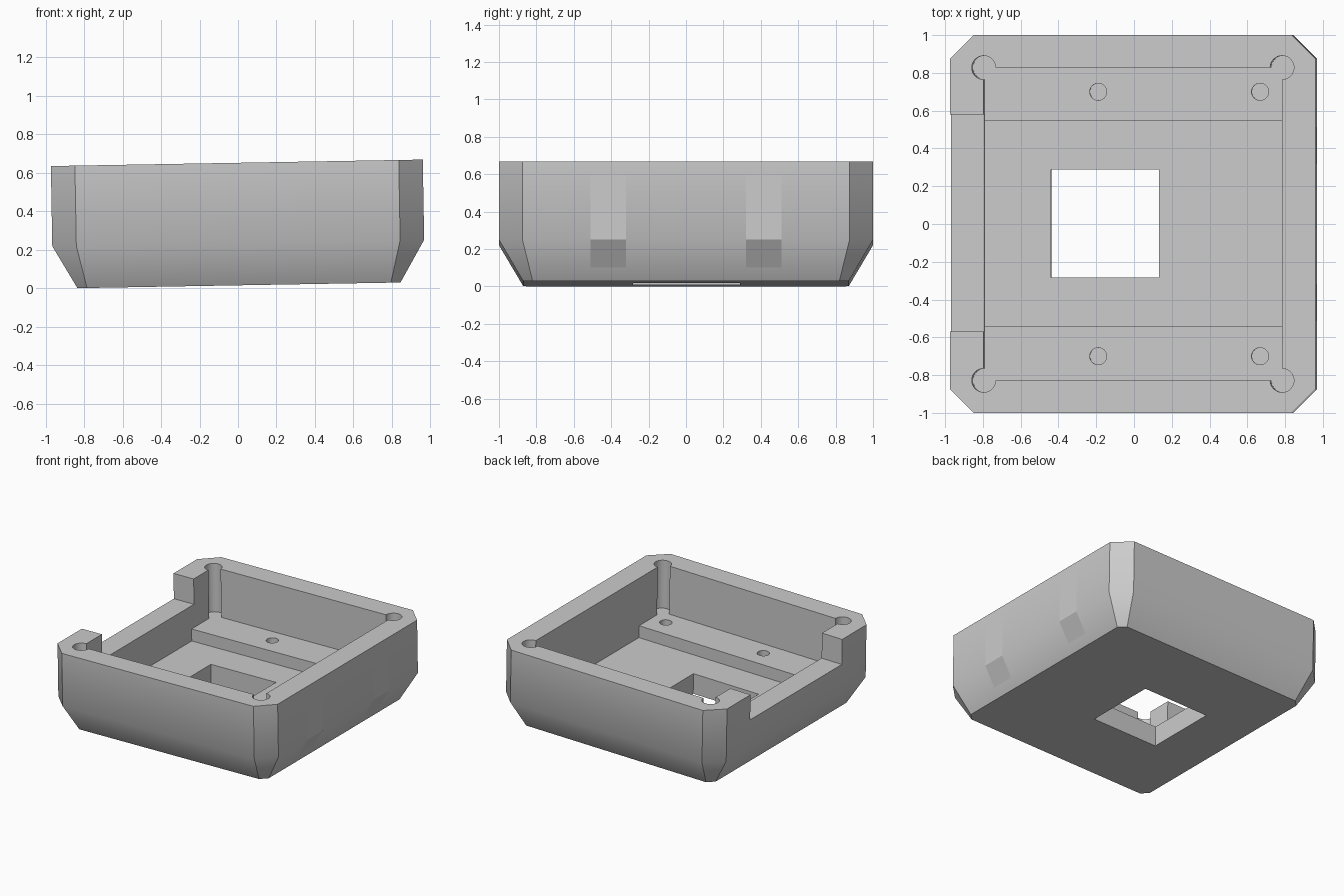
import bpy, bmesh, math
from mathutils import Matrix, Vector

if "Cube" in bpy.data.objects:
    bpy.data.objects.remove(bpy.data.objects["Cube"], do_unlink=True)

# Main dimensions, before the whole tray is tilted
HX, HY, TOP = 0.967, 1.0, 0.637      # half sizes and height
BX, BY, BREAK = 0.84, 0.87, 0.22     # base half sizes, start of the lower slope
CX, CY = 0.79, 0.828                 # cavity half sizes
FLOOR, LEDGE, SILL = 0.16, 0.255, 0.437

grey = bpy.data.materials.new("plain_grey")
grey.use_nodes = True
COLOUR = (0.6, 0.6, 0.6, 1)
grey.diffuse_color = COLOUR
grey.node_tree.nodes["Principled BSDF"].inputs["Base Color"].default_value = COLOUR

tilt = Matrix.Translation((0.005, 0, 0.0147)) @ Matrix.Rotation(math.radians(-1), 4, 'Y')


def add_object(name, bm):
    bmesh.ops.recalc_face_normals(bm, faces=bm.faces)
    mesh = bpy.data.meshes.new(name)
    bm.to_mesh(mesh)
    bm.free()
    mesh.materials.append(grey)
    ob = bpy.data.objects.new(name, mesh)
    bpy.context.collection.objects.link(ob)
    return ob


def octagon(bm, hx, hy, cut, z):
    points = []
    for sx, sy in ((1, 1), (-1, 1), (-1, -1), (1, -1)):
        pair = [(sx * hx, sy * (hy - cut), z), (sx * (hx - cut), sy * hy, z)]
        points += pair if sx * sy > 0 else pair[::-1]
    return [bm.verts.new(p) for p in points]


def box(name, low, high):
    bm = bmesh.new()
    low, high = Vector(low), Vector(high)
    size = high - low
    bmesh.ops.create_cube(bm, size=1, matrix=Matrix.Translation((low + high) / 2) @ Matrix.Diagonal((*size, 1)))
    return add_object(name, bm)


def cylinder(name, x, y, radius, low, high):
    bm = bmesh.new()
    bmesh.ops.create_cone(bm, cap_ends=True, segments=32, radius1=radius, radius2=radius,
                          depth=high - low, matrix=Matrix.Translation((x, y, (low + high) / 2)))
    return add_object(name, bm)


# Tray body: octagonal rings with a sloped lower skirt
bm = bmesh.new()
rings = [octagon(bm, BX, BY, 0.05, 0),
         octagon(bm, HX, HY, 0.125, BREAK),
         octagon(bm, HX, HY, 0.125, TOP)]
for lower, upper in zip(rings, rings[1:]):
    for i in range(8):
        j = (i + 1) % 8
        bm.faces.new((lower[i], lower[j], upper[j], upper[i]))
bm.faces.new(rings[0])
bm.faces.new(rings[-1])
tray = add_object("tray", bm)

# Cutters: cavity, central channel, square opening and side notch
cutters = [
    box("cavity_cutter", (-CX, -CY, LEDGE), (CX, CY, 1)),
    box("channel_cutter", (-CX, -0.54, FLOOR), (CX, 0.545, 0.9)),
    box("opening_cutter", (-0.442, -0.283, -0.2), (0.13, 0.288, 0.8)),
    box("notch_cutter", (-1.2, -0.57, SILL), (-0.6, 0.58, 1.1)),
]
# Corner wells and blind screw holes
for sy in (-1, 1):
    for sx in (-1, 1):
        cutters.append(cylinder("corner_well_cutter", sx * CX, sy * CY, 0.063, LEDGE, 1.2))
    for x in (-0.19, 0.667):
        cutters.append(cylinder("screw_hole_cutter", x, sy * 0.7, 0.045, FLOOR, 0.5))

bpy.context.view_layer.objects.active = tray
for cutter in cutters:
    mod = tray.modifiers.new("cut", 'BOOLEAN')
    mod.operation = 'DIFFERENCE'
    mod.solver = 'EXACT'
    mod.object = cutter
    bpy.ops.object.modifier_apply(modifier=mod.name)
    bpy.data.objects.remove(cutter, do_unlink=True)

tray.data.transform(tilt)
bpy.ops.object.select_all(action='DESELECT')
tray.select_set(True)
bpy.ops.object.shade_smooth_by_angle(angle=math.radians(35))

# Thin flat strips following the outer wall and its slope
for sy, label in ((-1, "front"), (1, "back")):
    bm = bmesh.new()
    gap = 0.002
    rows = []
    for x, z in ((BX, 0.005), (HX, BREAK), (HX, 0.57)):
        rows.append([bm.verts.new((x + gap, sy * y, z)) for y in (0.32, 0.51)])
    for a, b in zip(rows, rows[1:]):
        bm.faces.new((a[0], a[1], b[1], b[0]))
    strip = add_object(label + "_wall_strip", bm)
    # Make both strips face outward
    if strip.data.polygons[-1].normal.x < 0:
        strip.data.flip_normals()
    strip.data.transform(tilt)
